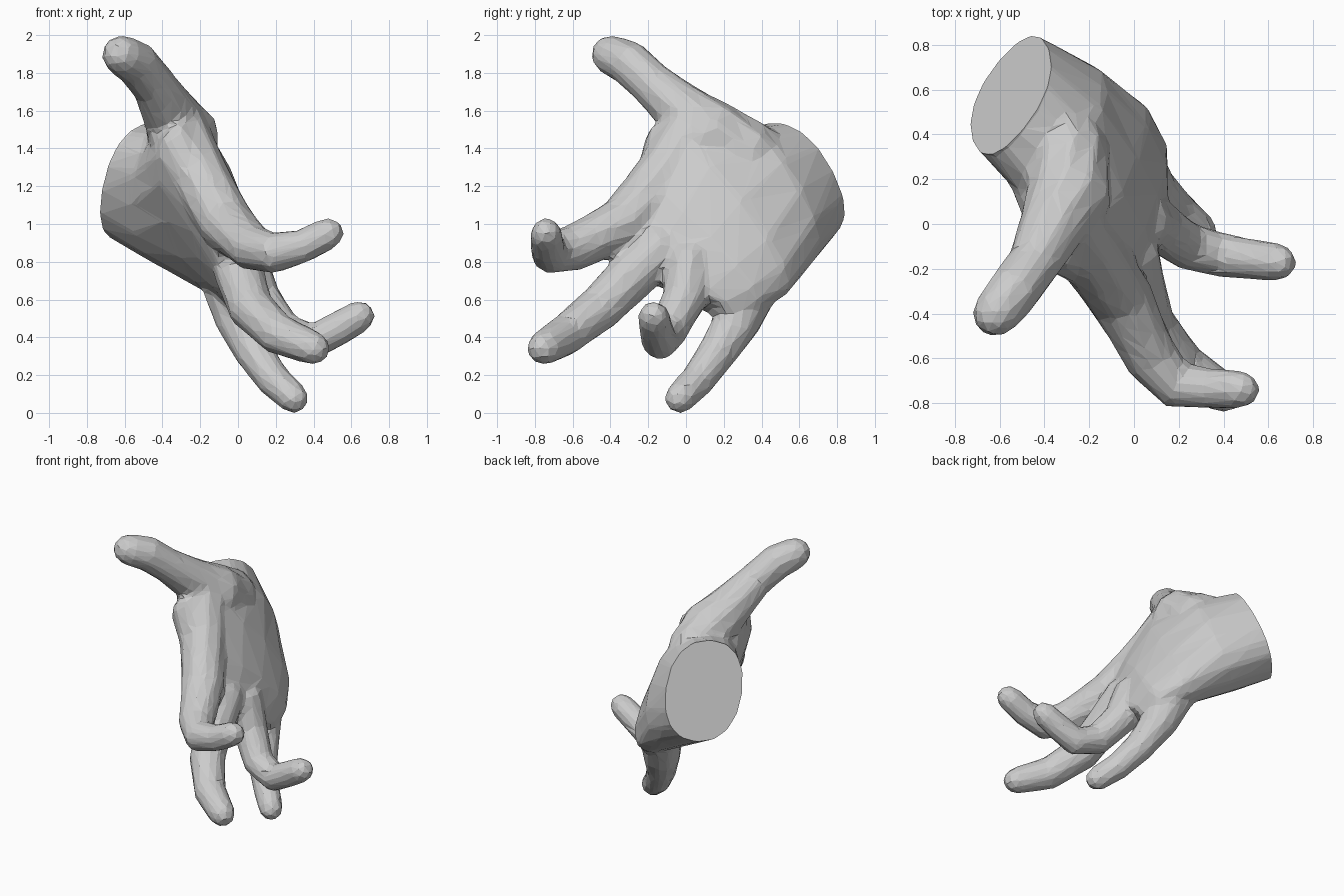
import bpy, bmesh
from math import cos, sin, pi, copysign
from mathutils import Vector

cube = bpy.data.objects.get("Cube")
if cube:
    bpy.data.objects.remove(cube)

bm = bmesh.new()


def loft(sections, sides=10, power=1.0):
    """Closed skin over sections (centre, half axis, half axis); a lower power is squarer."""
    def bend(v):
        return copysign(abs(v) ** power, v)

    rings = []
    for c, a, b in sections:
        angles = [2 * pi * i / sides for i in range(sides)]
        rings.append([bm.verts.new(c + a * bend(cos(t)) + b * bend(sin(t))) for t in angles])
    for r, s in zip(rings, rings[1:]):
        for i in range(sides):
            j = (i + 1) % sides
            bm.faces.new((r[i], r[j], s[j], s[i]))
    bm.faces.new(rings[0][::-1])
    bm.faces.new(rings[-1])


def digit(points):
    """Tube through (x, y, z, radius) points, ending in a rounded tip."""
    pts = [(Vector(p[:3]), p[3]) for p in points]
    tip, r = pts[-1]
    ahead = (tip - pts[-2][0]).normalized()
    pts += [(tip + ahead * r * k, r * f) for k, f in ((0.6, 0.82), (1.0, 0.4))]
    sections = []
    for i, (c, rad) in enumerate(pts):
        t = (pts[min(i + 1, len(pts) - 1)][0] - pts[max(i - 1, 0)][0]).normalized()
        side = t.cross(Vector((0.3, 0.9, 0.35))).normalized()
        sections.append((c, side * rad, t.cross(side) * rad))
    loft(sections)


# Palm and wrist: centre, half width, half thickness
wrist = Vector((-0.55, 0.575, 1.225))
wrist_normal = Vector((-0.75, 0.53, 0.40)).normalized()
wrist_axes = ((0.06, -0.16, 0.30), (0.168, 0.205, 0.05))
palm = [
    (wrist + wrist_normal * 0.12, *wrist_axes),
    (wrist, *wrist_axes),
    ((-0.35, 0.43, 1.14), (0.0, -0.20, 0.36), (0.22, 0.18, 0.04)),
    ((-0.18, 0.17, 1.07), (-0.13, -0.35, 0.46), (0.20, 0.12, 0.05)),
    ((-0.05, 0.05, 0.87), (-0.11, -0.33, 0.33), (0.16, 0.08, 0.05)),
    ((0.02, -0.08, 0.69), (-0.07, -0.31, 0.19), (0.11, 0.05, 0.04)),
]
loft([tuple(Vector(v) for v in s) for s in palm], 16, 0.88)

# Thumb with the mound at its base
digit([(-0.38, 0.45, 1.27, 0.20), (-0.30, 0.30, 1.37, 0.20), (-0.29, 0.13, 1.47, 0.195),
       (-0.37, -0.02, 1.60, 0.15), (-0.45, -0.18, 1.74, 0.12), (-0.54, -0.30, 1.85, 0.122),
       (-0.61, -0.39, 1.89, 0.112)])
# Index finger with the ridge that joins it to the thumb
digit([(-0.32, 0.03, 1.48, 0.17), (-0.21, -0.11, 1.26, 0.16), (-0.06, -0.33, 1.00, 0.15),
       (0.08, -0.60, 0.87, 0.125), (0.19, -0.72, 0.845, 0.112), (0.34, -0.735, 0.88, 0.092),
       (0.47, -0.74, 0.945, 0.088)])
# Middle finger
digit([(-0.03, -0.10, 0.90, 0.14), (0.01, -0.28, 0.73, 0.135), (0.07, -0.46, 0.55, 0.125),
       (0.22, -0.64, 0.41, 0.112), (0.39, -0.75, 0.345, 0.095)])
# Ring finger
digit([(0.02, 0.02, 0.84, 0.13), (0.11, -0.01, 0.60, 0.12), (0.24, -0.10, 0.43, 0.108),
       (0.40, -0.14, 0.375, 0.10), (0.54, -0.16, 0.45, 0.092), (0.635, -0.17, 0.505, 0.088)])
# Little finger
digit([(-0.05, 0.36, 0.69, 0.15), (0.01, 0.27, 0.48, 0.128), (0.09, 0.16, 0.31, 0.105),
       (0.19, 0.06, 0.17, 0.093), (0.29, -0.03, 0.08, 0.085)])

bmesh.ops.recalc_face_normals(bm, faces=bm.faces)
mesh = bpy.data.meshes.new("hand")
bm.to_mesh(mesh)
bm.free()
hand = bpy.data.objects.new("hand", mesh)
bpy.context.collection.objects.link(hand)

# Fuse the parts, soften the webs and reduce to broad facets
remesh = hand.modifiers.new("Fuse", 'REMESH')
remesh.mode = 'VOXEL'
remesh.voxel_size = 0.018
soften = hand.modifiers.new("Soften", 'SMOOTH')
soften.factor = 0.5
soften.iterations = 12
facets = hand.modifiers.new("Facets", 'DECIMATE')
facets.ratio = 0.045
depsgraph = bpy.context.evaluated_depsgraph_get()
fused = bpy.data.meshes.new_from_object(hand.evaluated_get(depsgraph))
hand.modifiers.clear()

# Flat wrist cut
bm = bmesh.new()
bm.from_mesh(fused)
cut = bmesh.ops.bisect_plane(bm, geom=bm.verts[:] + bm.edges[:] + bm.faces[:], plane_co=wrist,
                             plane_no=wrist_normal, clear_outer=True)
rim = [e for e in cut["geom_cut"] if isinstance(e, bmesh.types.BMEdge)]
bmesh.ops.holes_fill(bm, edges=rim, sides=0)
bmesh.ops.recalc_face_normals(bm, faces=bm.faces)

# Rest the lowest fingertip on the ground
ground = min(v.co.z for v in bm.verts)
bmesh.ops.translate(bm, verts=bm.verts, vec=(0, 0, -ground))
for f in bm.faces:
    f.smooth = False
bm.to_mesh(fused)
bm.free()
hand.data = fused
fused.name = "hand"
